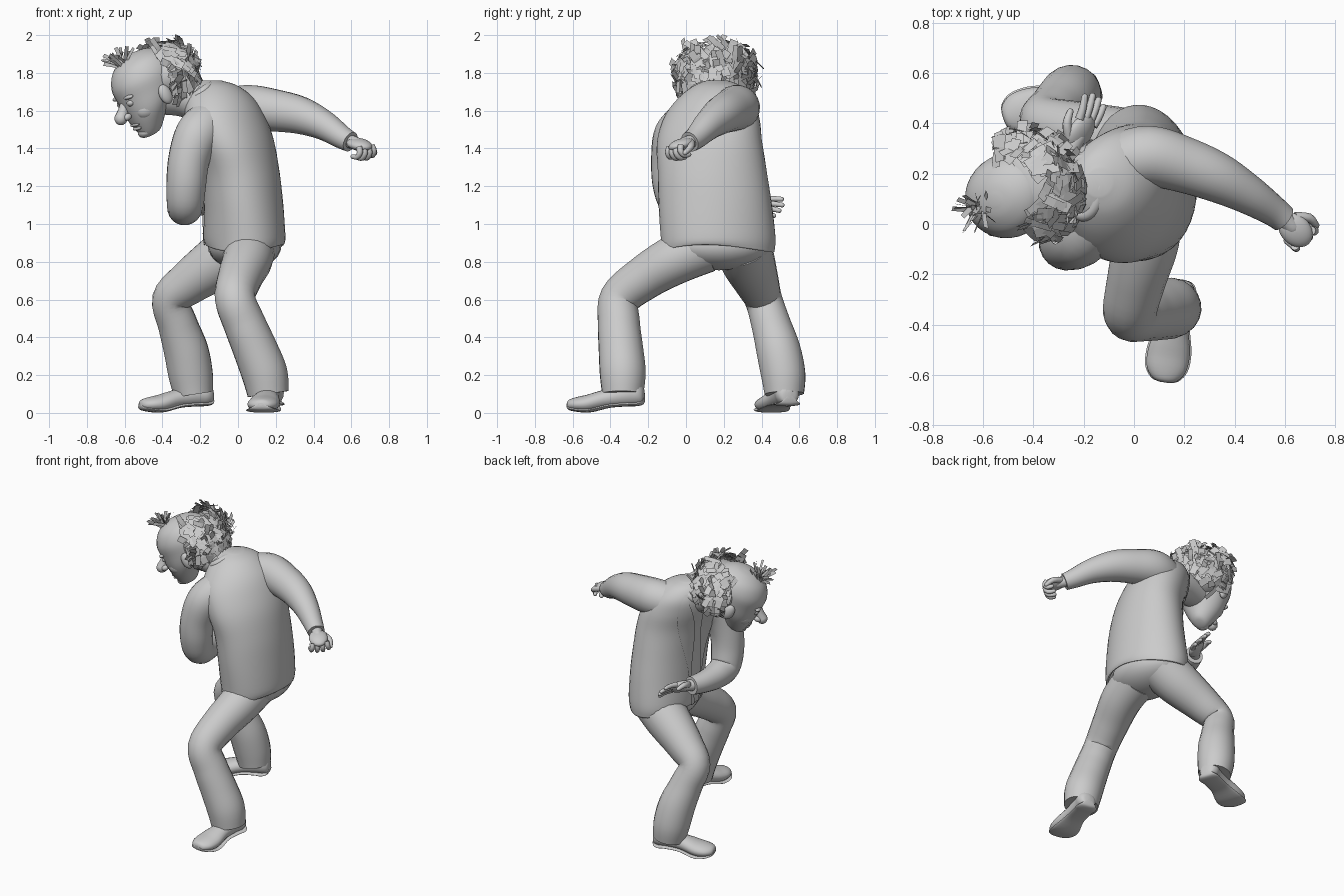
import bpy, bmesh, math, random
from mathutils import Vector as V, Matrix

if "Cube" in bpy.data.objects:
    bpy.data.objects.remove(bpy.data.objects["Cube"])

random.seed(4)


def spline(p, t):
    """Catmull-Rom through a list of vectors, t in 0..len-1"""
    i = min(int(t), len(p) - 2)
    f = t - i
    a, b, c, d = p[max(i - 1, 0)], p[i], p[i + 1], p[min(i + 2, len(p) - 1)]
    return 0.5 * (2 * b + (c - a) * f + (2 * a - 5 * b + 4 * c - d) * f * f + (3 * b - a - 3 * c + d) * f ** 3)


def make(name, verts, faces, angle=60):
    me = bpy.data.meshes.new(name)
    me.from_pydata([tuple(v) for v in verts], [], faces)
    bm = bmesh.new()
    bm.from_mesh(me)
    bmesh.ops.recalc_face_normals(bm, faces=bm.faces)
    bm.to_mesh(me)
    bm.free()
    ob = bpy.data.objects.new(name, me)
    bpy.context.collection.objects.link(ob)
    bpy.context.view_layer.objects.active = ob
    bpy.ops.object.select_all(action='DESELECT')
    ob.select_set(True)
    if angle:
        bpy.ops.object.shade_smooth_by_angle(angle=math.radians(angle))
    return ob


def skin(name, rings, caps=(True, True)):
    n = len(rings[0])
    verts = [v for r in rings for v in r]
    faces = [(i * n + j, i * n + (j + 1) % n, (i + 1) * n + (j + 1) % n, (i + 1) * n + j)
             for i in range(len(rings) - 1) for j in range(n)]
    if caps[0]:
        faces.append(tuple(range(n))[::-1])
    if caps[1]:
        faces.append(tuple(range(len(verts) - n, len(verts))))
    return make(name, verts, faces)


def tube(name, pts, sides=20, steps=5, round_end=True):
    """Smooth limb through (x, y, z, radius) points"""
    p = [V(q) for q in pts]
    path = [spline(p, i / steps) for i in range((len(p) - 1) * steps + 1)]
    rings, ref = [], None
    for i, q in enumerate(path):
        d = (path[min(i + 1, len(path) - 1)] - path[max(i - 1, 0)]).to_3d().normalized()
        ref = (ref or d.orthogonal())
        ref = (ref - d * ref.dot(d)).normalized()
        b, c = d.cross(ref), q.to_3d()
        ring = lambda r, o: [c + d * o + r * (ref * math.cos(k * math.tau / sides) + b * math.sin(k * math.tau / sides))
                             for k in range(sides)]
        rings.append(ring(q[3], 0))
        if i == len(path) - 1 and round_end:
            rings += [ring(q[3] * math.cos(a), q[3] * math.sin(a)) for a in (0.5, 1.0, 1.45)]
    return skin(name, rings)


def ball(name, c, r, m=Matrix()):
    rings = [[m @ V((c[0] + r[0] * math.sin(a) * math.cos(b), c[1] + r[1] * math.sin(a) * math.sin(b),
                     c[2] + r[2] * math.cos(a))) for b in [k * math.tau / 24 for k in range(24)]]
             for a in [0.01 + i * (math.pi - 0.02) / 14 for i in range(15)]]
    return skin(name, rings)


# Jacket: cx, cy, z, rx, ry, yaw
SECT = [V(s) for s in [(.035, .17, .87, .205, .30, .1), (.035, .17, .93, .215, .305, .1), (.03, .155, 1.1, .21, .30, 0),
                       (.015, .14, 1.27, .205, .29, -.1), (-.02, .125, 1.43, .205, .285, -.3),
                       (-.065, .135, 1.56, .20, .265, -.45), (-.095, .155, 1.66, .175, .21, -.5),
                       (-.12, .165, 1.73, .12, .13, -.5), (-.14, .165, 1.76, .05, .055, -.5)]]


def torso(t, a, off=0.0):
    cx, cy, z, rx, ry, w = spline(SECT, t)
    x, y = (rx + off) * math.cos(a), (ry + off) * math.sin(a)
    z += 0.02 * math.cos(2 * a + .6) * max(0, 1 - t)
    return V((cx + x * math.cos(w) - y * math.sin(w), cy + x * math.sin(w) + y * math.cos(w), z))


jacket = skin("jacket", [[torso(i / 5, k * math.tau / 40) for k in range(40)] for i in range(41)], (False, True))
jacket.modifiers.new("cloth", 'SOLIDIFY').thickness = .012


# Jacket front edges laid over the chest
def strip(name, a0, a1, t0, t1, off):
    n, m = 24, 5
    vs = []
    for i in range(n + 1):
        u = i / n
        mid, half = math.pi + a0 + (a1 - a0) * u, .05 + .16 * max(0, math.sin(math.pi * max(0, u - .35) / .65))
        vs += [torso(t0 + (t1 - t0) * u, mid + half * (2 * j / m - 1), off) for j in range(m + 1)]
    fs = [(i * 6 + j, i * 6 + j + 1, i * 6 + j + 7, i * 6 + j + 6) for i in range(n) for j in range(m)]
    make(name, vs, fs)


strip("right_lapel", -.1, -.4, .05, 6.6, .008)
strip("left_lapel", .08, .4, .05, 6.6, .01)
tube("collar", [(-.2 + .06 * math.cos(a), .145 + .11 * math.sin(a), 1.69 + .045 * math.cos(a), .026)
                for a in [k * math.tau / 12 for k in range(13)]], 10, 3)

# Trousers
ball("trouser_seat", (.035, .175, .885), (.195, .275, .13))
tube("right_trouser_leg", [(.03, .295, .9, .15), (-.09, .325, .81, .145), (-.26, .375, .69, .118), (-.355, .41, .6, .1),
                           (-.32, .45, .47, .105), (-.275, .49, .33, .118), (-.25, .515, .2, .118),
                           (-.235, .52, .1, .105)], round_end=False)
tube("left_trouser_leg", [(.06, .1, .88, .14), (.05, -.06, .81, .132), (.01, -.22, .715, .118), (-.015, -.35, .605, .108),
                          (.035, -.355, .47, .112), (.09, -.345, .34, .118), (.14, -.335, .21, .122),
                          (.16, -.335, .1, .11)], round_end=False)


# Shoes: profile along the foot (distance, half width, bottom, top)
def shoe(side, heel, toe, lift):
    h, e = V((*heel, 0)), V((*toe, 0))
    d = (e - h)
    L = d.length
    d.normalize()
    s = V((-d.y, d.x, 0))
    prof = [V(q) for q in [(0, .01, .03, .07), (.02, .045, .005, .1), (.1, .065, .0, .14), (.22, .06, .005, .135),
                           (.45, .062, .01, .115), (.68, .083, .0, .1), (.86, .08, .005, .085), (.97, .05, .015, .07),
                           (1, .012, .03, .05)]]
    for name, grow, flat in ((side + "_shoe", 0, False), (side + "_sole", .006, True)):
        rings = []
        for i in range(33):
            q = spline(prof, i / 4)
            lo = lift * max(0, .75 - q[0]) + q[2]
            hi = lo + .022 if flat else lift * max(0, .75 - q[0]) + q[3]
            rings.append([h + d * (q[0] * L) + s * (q[1] + grow) * math.cos(a)
                          + V((0, 0, (lo + hi) / 2 + (hi - lo) / 2 * math.sin(a)))
                          for a in [k * math.tau / 20 for k in range(20)]])
        skin(name, rings)


shoe("right", (-.135, .55), (-.52, .42), .055)
shoe("left", (.185, -.22), (.12, -.63), .055)

# Sleeves
tube("right_sleeve", [(-.06, .24, 1.6, .12), (.06, .27, 1.615, .122), (.2, .235, 1.6, .112), (.33, .185, 1.575, .1),
                      (.45, .12, 1.525, .08), (.55, .055, 1.46, .062), (.595, .02, 1.435, .055)], round_end=False)
tube("left_sleeve", [(-.15, .02, 1.54, .12), (-.215, -.05, 1.47, .12), (-.26, -.075, 1.34, .11),
                     (-.275, -.07, 1.2, .105), (-.28, -.03, 1.1, .097), (-.285, .08, 1.08, .085),
                     (-.275, .2, 1.08, .07), (-.25, .3, 1.085, .06)], round_end=False)


# Hands: built from a wrist frame with forward, across (thumb side) and curl
def hand(side, wrist, fwd, across, curl, size):
    f = V(fwd).normalized()
    a = V(across)
    a = (a - f * a.dot(f)).normalized()
    m = Matrix((f, a, f.cross(a))).transposed().to_4x4() @ Matrix.Scale(size, 4)
    m.translation = V(wrist)
    ball(side + "_palm", (.055, 0, 0), (.068, .052, .027), m)
    tube(side + "_wrist", [(*(m @ V((-.05, 0, 0))), .04), (*(m @ V((.04, 0, 0))), .034)], 14)
    for k in range(4):
        y, n = -.039 + .026 * k, .033 - .005 * abs(k - 1.6)
        p, ang, pts = V((.095, y, 0)), 0, []
        for j in range(4):
            pts.append((*(m @ p), (.0155 - .0015 * j) * size))
            ang += curl
            p = p + V((math.cos(ang) * n, (y * .12), -math.sin(ang) * n))
        tube("%s_finger_%d" % (side, k + 1), pts, 10, 3)
    tube(side + "_thumb", [(*(m @ V(q)), r) for q, r in (((.02, .03, -.005), .02), ((.06, .062, -.018), .018),
                                                         ((.1, .06, -.035), .013))], 10, 3)


hand("right", (.6, .02, 1.435), (.65, -.68, -.22), (.7, .65, .1), 1.0, 1.15)
hand("left", (-.245, .31, 1.09), (.5, .85, .06), (-.6, .3, .7), .12, 1.15)

# Head, in a tilted frame: X to the face, Z to the crown
F = V((-.80, -.42, -.46)).normalized()
U = V((-.45, -.15, .88))
U = (U - F * U.dot(F)).normalized()
H = Matrix((F, U.cross(F), U)).transposed().to_4x4()
H.translation = V((-.475, .12, 1.72))
prof = [V(q) for q in [(-.228, .1, .015, .015), (-.215, .095, .055, .05), (-.15, .075, .095, .1), (-.08, .045, .135, .14),
                       (0, .005, .18, .16), (.08, -.005, .187, .165), (.15, -.01, .15, .135), (.19, -.01, .085, .075),
                       (.203, -.01, .02, .02)]]
skin("head", [[H @ V((q[1] + q[2] * math.cos(a), q[3] * math.sin(a), q[0])) for a in [k * math.tau / 32 for k in range(32)]]
              for q in [spline(prof, i / 4) for i in range(33)]])
tube("neck", [(-.14, .14, 1.62, .12), (-.28, .14, 1.67, .105), (-.42, .12, 1.68, .1)])
tube("nose", [(*(H @ V(q)), r) for q, r in (((.16, 0, .0), .02), ((.19, 0, -.04), .028), ((.222, 0, -.07), .035))], 16)
ball("lower_lip", (.158, 0, -.158), (.02, .045, .011), H)
ball("upper_lip", (.162, 0, -.135), (.018, .05, .011), H)
ball("chin", (.13, 0, -.195), (.038, .045, .03), H)
for s, side in ((1, "left"), (-1, "right")):
    ball(side + "_eye", (.155, .06 * s, -.012), (.024, .026, .02), H)
    ball(side + "_brow", (.158, .065 * s, .022), (.022, .045, .012), H)
    ball(side + "_nostril", (.195, .026 * s, -.075), (.025, .018, .018), H)
    ball(side + "_cheek", (.085, .065 * s, -.08), (.075, .06, .06), H)
    ball(side + "_ear", (.0, .16 * s, -.05), (.035, .024, .055), H)

# Hair: base volume behind the ears covered with flat locks
ball("hair_base", (-.11, 0, .02), (.165, .2, .14), H)
vs, fs = [], []


def lock(p, d, side, length, w, bend):
    b = len(vs)
    for j in range(3):
        c = p + d * (length * j / 2) + bend * (j * j / 4)
        vs.extend([H @ (c - side * w), H @ (c + side * w)])
    fs.extend([(b, b + 1, b + 3, b + 2), (b + 2, b + 3, b + 5, b + 4)])


for i in range(300):
    az = math.radians(random.uniform(80, 280))
    el = math.radians(random.uniform(-48, 52))
    n = V((math.cos(az) * math.cos(el), math.sin(az) * math.cos(el), math.sin(el)))
    p = V((-.085 + .19 * n.x, .21 * n.y, .03 + .17 * n.z))
    t = n.cross(V((0, 0, 1))).normalized()
    down = n.cross(t).normalized() * (-1 if n.cross(t).z > 0 else 1)
    d = (down * random.choice((1, 1, -.5)) + t * random.uniform(-.6, .6) + n * random.uniform(.1, .6)).normalized()
    lock(p + n * random.uniform(-.005, .02) - d * .02, d, d.cross(n).normalized(), random.uniform(.07, .12),
         random.uniform(.014, .024), n * -.015)
make("hair_fringe", vs, fs, 0)
vs, fs = [], []
for i in range(26):
    d = V((random.uniform(-.7, .7), random.uniform(-.8, .8), 1)).normalized()
    lock(V((.075 + random.uniform(-.02, .02), random.uniform(-.025, .025), .165)), d,
         d.cross(V((random.uniform(-1, 1), random.uniform(-1, 1), .1))).normalized(), random.uniform(.07, .12), .01,
         V((d.x, d.y, 0)) * .04)
make("hair_tuft", vs, fs, 0)
